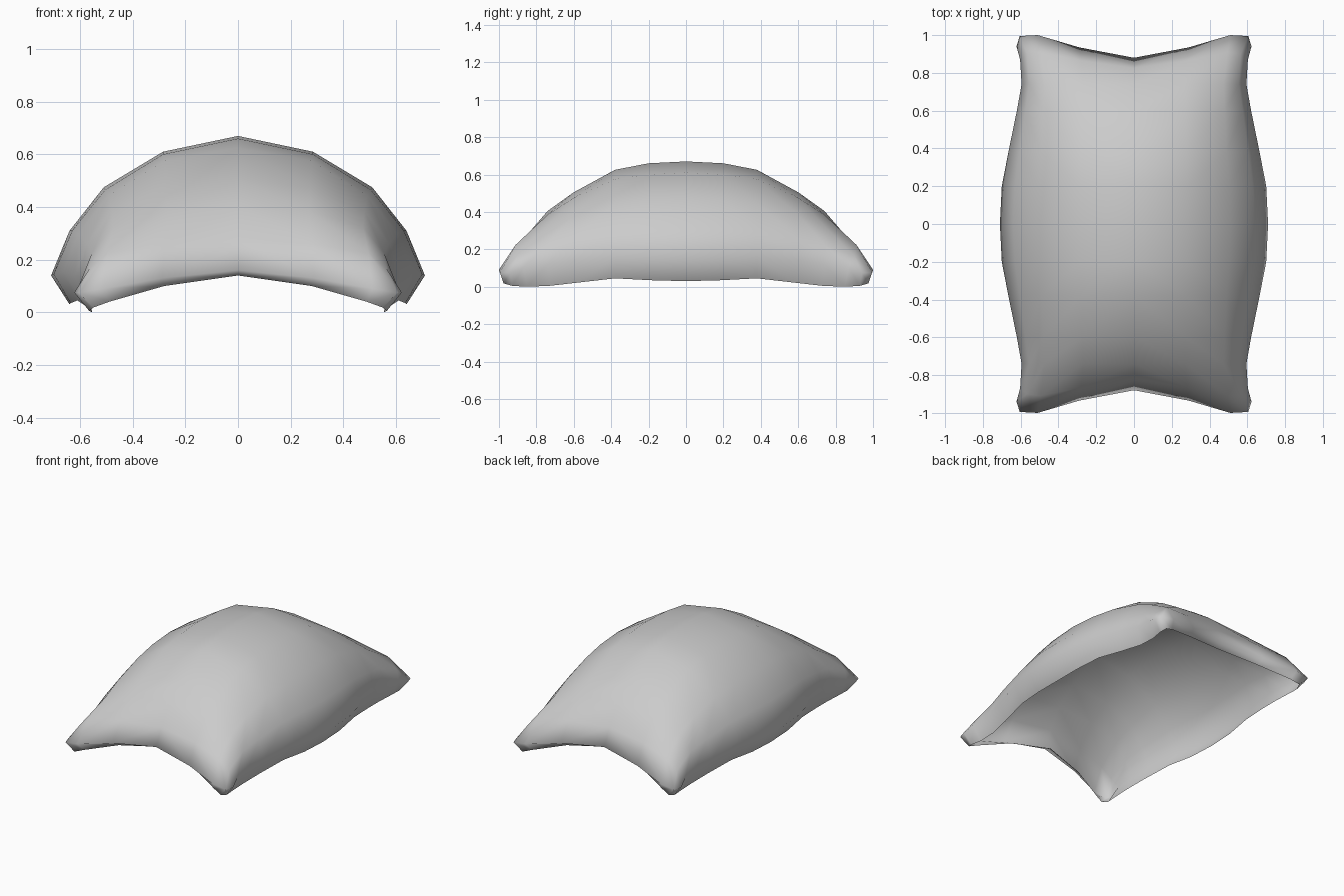
import bpy, bmesh

if "Cube" in bpy.data.objects:
    bpy.data.objects.remove(bpy.data.objects["Cube"])

# Cross-sections of one quarter: y position, then (x, z) from crown to side edge
sections = [
    (0.00, [(0, .67), (.285, .61), (.51, .475), (.64, .31), (.71, .14)]),
    (0.20, [(0, .66), (.285, .60), (.505, .465), (.63, .31), (.70, .145)]),
    (0.38, [(0, .625), (.28, .575), (.49, .445), (.605, .30), (.665, .155)]),
    (0.60, [(0, .505), (.275, .475), (.48, .385), (.575, .26), (.62, .14)]),
    (0.74, [(0, .405), (.27, .385), (.475, .325), (.555, .225), (.595, .12)]),
]
dome = [[(x, y, z) for x, z in pts] for y, pts in sections]
# Flared end rows, pulled out to the corner
dome.append([(0, .825, .275), (.28, .865, .26), (.495, .91, .225), (.565, .90, .165), (.603, .87, .105)])
dome.append([(0, .88, .16), (.29, .935, .13), (.51, 1.0, .09), (.605, .995, .075), (.622, .94, .075)])

# Turned-under hem: dome border joined to a lower, inset border
dome_border = [row[-1] for row in dome] + dome[-1][-2::-1]
hem_border = [
    (.64, 0, .03), (.635, .19, .035), (.61, .38, .045), (.575, .58, .022), (.555, .73, .005), (.555, .85, 0),
    (.565, .93, .005), (.55, .975, .018), (.49, .96, .04), (.28, .885, .10), (0, .825, .14)]


def add_grid(bm, grid, sx, sy):
    vs = [[bm.verts.new((x * sx, y * sy, z)) for x, y, z in row] for row in grid]
    for a, b in zip(vs, vs[1:]):
        for i in range(len(a) - 1):
            quad = (a[i], b[i], b[i + 1], a[i + 1])
            bm.faces.new(quad)


# Four mirrored quarters welded into one open shell
bm = bmesh.new()
for sx in (1, -1):
    for sy in (1, -1):
        add_grid(bm, dome, sx, sy)
        add_grid(bm, [dome_border, hem_border], sx, sy)
bmesh.ops.remove_doubles(bm, verts=bm.verts, dist=0.0005)
bmesh.ops.recalc_face_normals(bm, faces=bm.faces)
# Make sure the crown faces up
bm.faces.ensure_lookup_table()
crown = max(bm.faces, key=lambda f: f.calc_center_median().z)
if crown.normal.z < 0:
    bmesh.ops.reverse_faces(bm, faces=bm.faces)
mesh = bpy.data.meshes.new("domed_shell")
bm.to_mesh(mesh)
bm.free()

# Soft shading all over, including the hem
mesh.shade_smooth()
shell = bpy.data.objects.new("domed_shell", mesh)
bpy.context.collection.objects.link(shell)
